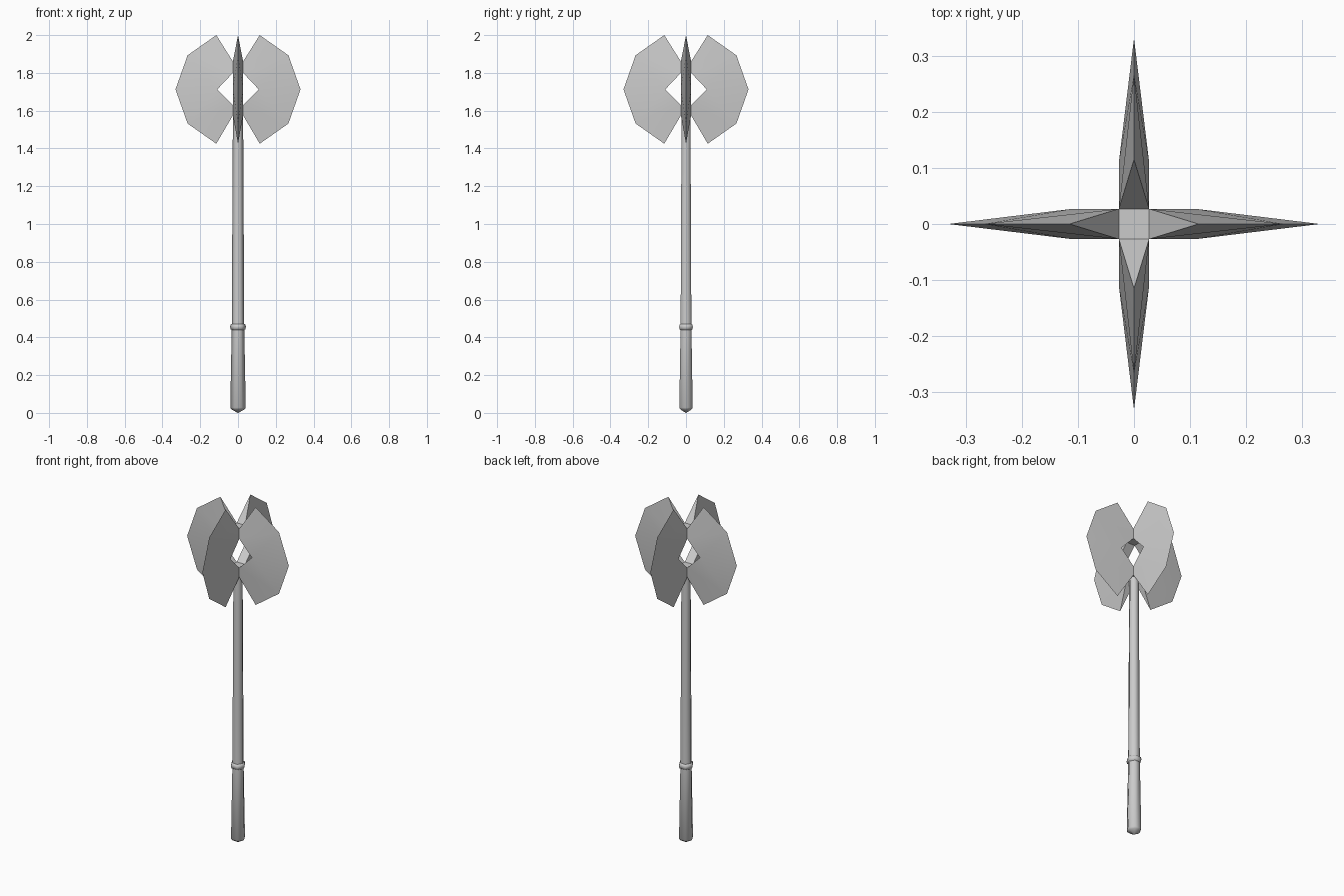
import bpy, bmesh, math
from mathutils import Matrix

if "Cube" in bpy.data.objects:
    bpy.data.objects.remove(bpy.data.objects["Cube"])

grey = bpy.data.materials.new("plain_grey")
grey.use_nodes = True
colour = (0.6, 0.6, 0.6, 1)
grey.diffuse_color = colour
grey.node_tree.nodes["Principled BSDF"].inputs["Base Color"].default_value = colour


def finish(name, bm, smooth=None):
    bmesh.ops.recalc_face_normals(bm, faces=bm.faces[:])
    mesh = bpy.data.meshes.new(name)
    bm.to_mesh(mesh)
    bm.free()
    mesh.materials.append(grey)
    obj = bpy.data.objects.new(name, mesh)
    bpy.context.collection.objects.link(obj)
    if smooth:
        bpy.ops.object.select_all(action='DESELECT')
        obj.select_set(True)
        bpy.context.view_layer.objects.active = obj
        bpy.ops.object.shade_smooth_by_angle(angle=math.radians(smooth))
    return obj


def lathe(name, profile, closed=False, sides=6, smooth=None):
    """Turn (radius, height) points into a six-sided solid."""
    bm = bmesh.new()
    rings = []
    for r, z in profile:
        rings.append([bm.verts.new((r * math.cos(math.tau * i / sides),
                                    r * math.sin(math.tau * i / sides), z))
                      for i in range(sides)])
    pairs = list(zip(rings, rings[1:]))
    if closed:
        pairs.append((rings[-1], rings[0]))
    for low, high in pairs:
        for i in range(sides):
            j = (i + 1) % sides
            bm.faces.new((low[i], low[j], high[j], high[i]))
    if not closed:
        bm.faces.new(rings[0])
        bm.faces.new(rings[-1])
    return finish(name, bm, smooth)


# Handle with tapered grip, pointed foot and collar
lathe("handle", [(0.001, 0), (0.034, 0.018), (0.041, 0.028),
                 (0.033, 0.455), (0.027, 1.6)], smooth=62)
lathe("collar", [(0.03, 0.437), (0.039, 0.442), (0.042, 0.455),
                 (0.039, 0.468), (0.03, 0.473)], closed=True, smooth=62)

# Square blocks joining the blades above and below the opening
HALF = 0.027
MID = 1.7125
for name, low, high in (("lower_hub", 1.575, 1.63), ("upper_hub", 1.80, 1.86)):
    bm = bmesh.new()
    bmesh.ops.create_cube(bm, size=1)
    bmesh.ops.scale(bm, vec=(2 * HALF, 2 * HALF, high - low), verts=bm.verts[:])
    bmesh.ops.translate(bm, vec=(0, 0, (low + high) / 2), verts=bm.verts[:])
    finish(name, bm)

# Blade: thick inner outline with a notch, sharp outer edge
INNER = [(HALF, 1.86), (HALF, 1.80), (0.11, MID), (HALF, 1.63), (HALF, 1.575)]
OUTER = [(0.115, 2.0), (0.267, 1.893), (0.331, MID), (0.267, 1.532), (0.115, 1.425)]


def blade(name, angle):
    bm = bmesh.new()
    edge = [bm.verts.new((x, 0, z)) for x, z in OUTER]
    front, back = [[bm.verts.new((x, y, z)) for x, z in INNER]
                   for y in (-HALF, HALF)]
    for s in (front, back):
        bm.faces.new((s[0], edge[0], edge[1], s[1]))
        bm.faces.new((s[1], edge[1], s[2]))
        bm.faces.new((s[2], edge[1], edge[2]))
        bm.faces.new((s[2], edge[2], edge[3]))
        bm.faces.new((s[2], edge[3], s[3]))
        bm.faces.new((s[3], edge[3], edge[4], s[4]))
    for i in range(4):
        bm.faces.new((front[i], front[i + 1], back[i + 1], back[i]))
    for i in (0, 4):
        bm.faces.new((front[i], back[i], edge[i]))
    bmesh.ops.rotate(bm, verts=bm.verts[:], cent=(0, 0, 0),
                     matrix=Matrix.Rotation(angle, 3, 'Z'))
    finish(name, bm, 12)


for i, side in enumerate(("left", "back", "right", "front")):
    blade(side + "_blade", i * math.pi / 2)
